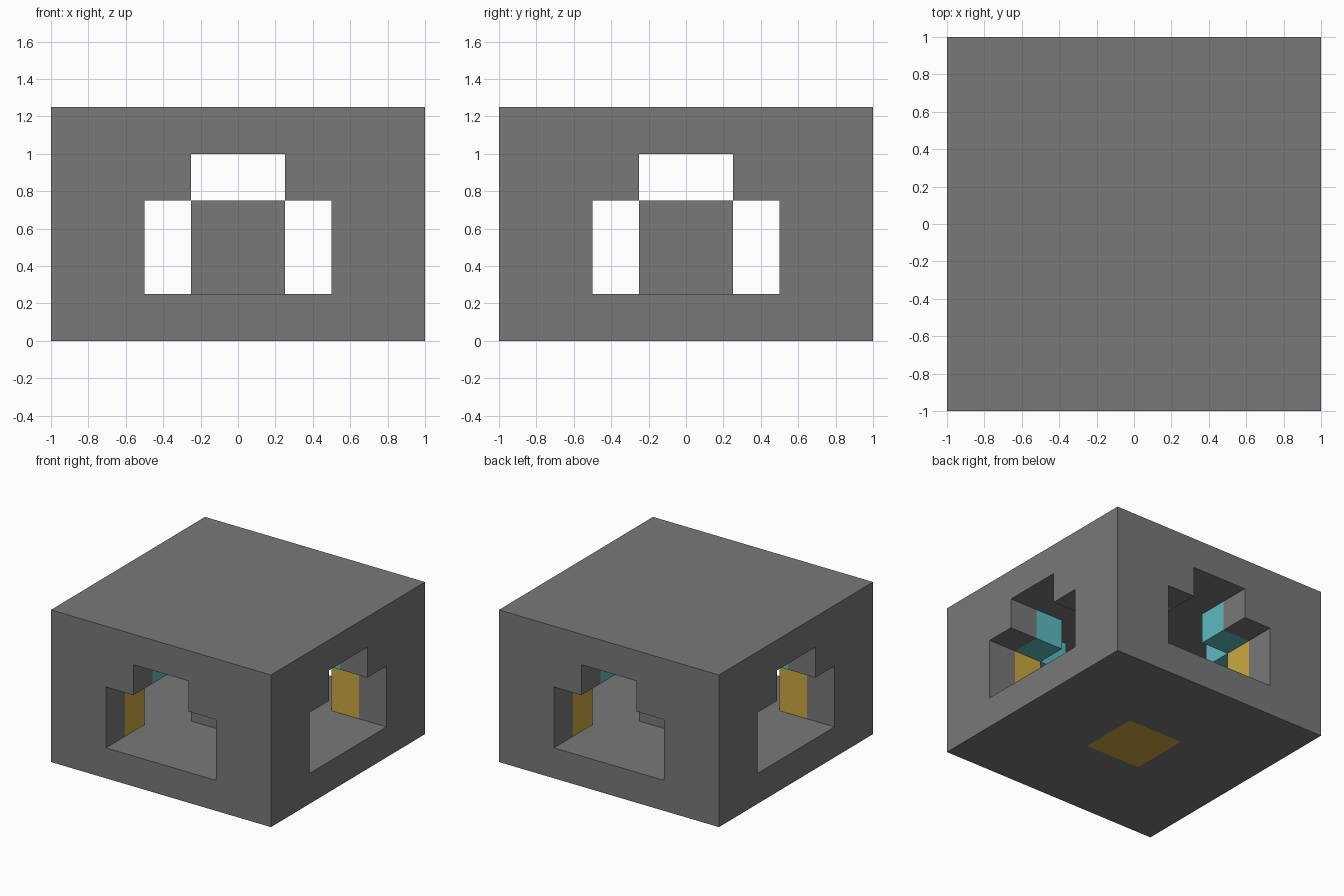
import bpy
import bmesh
from mathutils import Vector

U = 0.25  # block unit

cube = bpy.data.objects.get("Cube")
if cube:
    bpy.data.objects.remove(cube, do_unlink=True)


def material(name, colour):
    mat = bpy.data.materials.new(name)
    mat.use_nodes = True
    rgba = (*colour, 1.0)
    mat.diffuse_color = rgba
    mat.node_tree.nodes["Principled BSDF"].inputs["Base Color"].default_value = rgba
    return mat


grey = material("stone_grey", (0.19, 0.19, 0.19))
yellow = material("ochre_yellow", (0.59, 0.40, 0.05))
teal = material("pale_teal", (0.11, 0.49, 0.52))


def prism(name, profile, axis, start, end):
    """Extrude a closed profile, given in units, along one axis."""
    def place(a, b, t):
        p = {"x": (t, a, b), "y": (a, t, b), "z": (a, b, t)}[axis]
        return Vector(p) * U

    bm = bmesh.new()
    face = bm.faces.new([bm.verts.new(place(a, b, start)) for a, b in profile])
    extruded = bmesh.ops.extrude_face_region(bm, geom=[face])["geom"]
    verts = [g for g in extruded if isinstance(g, bmesh.types.BMVert)]
    bmesh.ops.translate(bm, verts=verts, vec=place(0, 0, end - start))
    bmesh.ops.recalc_face_normals(bm, faces=bm.faces)
    mesh = bpy.data.meshes.new(name)
    bm.to_mesh(mesh)
    bm.free()
    obj = bpy.data.objects.new(name, mesh)
    bpy.context.collection.objects.link(obj)
    obj.data.materials.append(grey)
    return obj


def square(r):
    return [(-r, -r), (r, -r), (r, r), (-r, r)]


# Outer shell, hollowed by two crossing stepped tunnels and a central room
shell = prism("shell", square(4), "z", 0, 5)
step = [(-2, 1), (2, 1), (2, 3), (1, 3), (1, 4), (-1, 4), (-1, 3), (-2, 3)]
cutters = [
    prism("tunnel_cutter_across", step, "x", -5, 5),
    prism("tunnel_cutter_through", step, "y", -5, 5),
    prism("room_cutter", square(2), "z", 1, 4),
]
for cutter in cutters:
    cutter.hide_render = True
    mod = shell.modifiers.new(cutter.name, "BOOLEAN")
    mod.operation = "DIFFERENCE"
    mod.solver = "EXACT"
    mod.object = cutter

bpy.context.view_layer.update()
graph = bpy.context.evaluated_depsgraph_get()
carved = bpy.data.meshes.new_from_object(shell.evaluated_get(graph))
shell.modifiers.clear()
shell.data = carved
for cutter in cutters:
    bpy.data.objects.remove(cutter, do_unlink=True)
carved.materials.clear()
for mat in (grey, yellow, teal):
    carved.materials.append(mat)


def reach(face):
    c = face.calc_center_median()
    return max(abs(c.x), abs(c.y)) / U, c.z / U


def is_tunnel_wall(face):
    r, z = reach(face)
    return r < 3.9 and 1.1 < z < 3.9


bm = bmesh.new()
bm.from_mesh(carved)

# Split the tunnel walls halfway along each arm
for normal in ((1, 0, 0), (0, 1, 0)):
    for side in (-1, 1):
        faces = [f for f in bm.faces if is_tunnel_wall(f)]
        edges = {e for f in faces for e in f.edges}
        verts = {v for f in faces for v in f.verts}
        bmesh.ops.bisect_plane(bm, geom=faces + list(edges) + list(verts),
                               plane_co=Vector(normal) * side * 3 * U,
                               plane_no=normal, dist=0.0001)

# Inner half of each arm: yellow lower walls, teal upper ledges
for f in bm.faces:
    f.material_index = 0
    r, z = reach(f)
    if is_tunnel_wall(f) and r < 2.9:
        f.material_index = 1 if z < 2.9 else 2

# Yellow square inset in the underside
under = [f for f in bm.faces if reach(f)[1] < 0.05]
bmesh.ops.inset_region(bm, faces=under, thickness=3 * U, use_even_offset=True)
for f in under:
    f.material_index = 1

bm.to_mesh(carved)
bm.free()

# Free-standing block in the middle of the room
prism("centre_block", square(1), "z", 1, 3)
